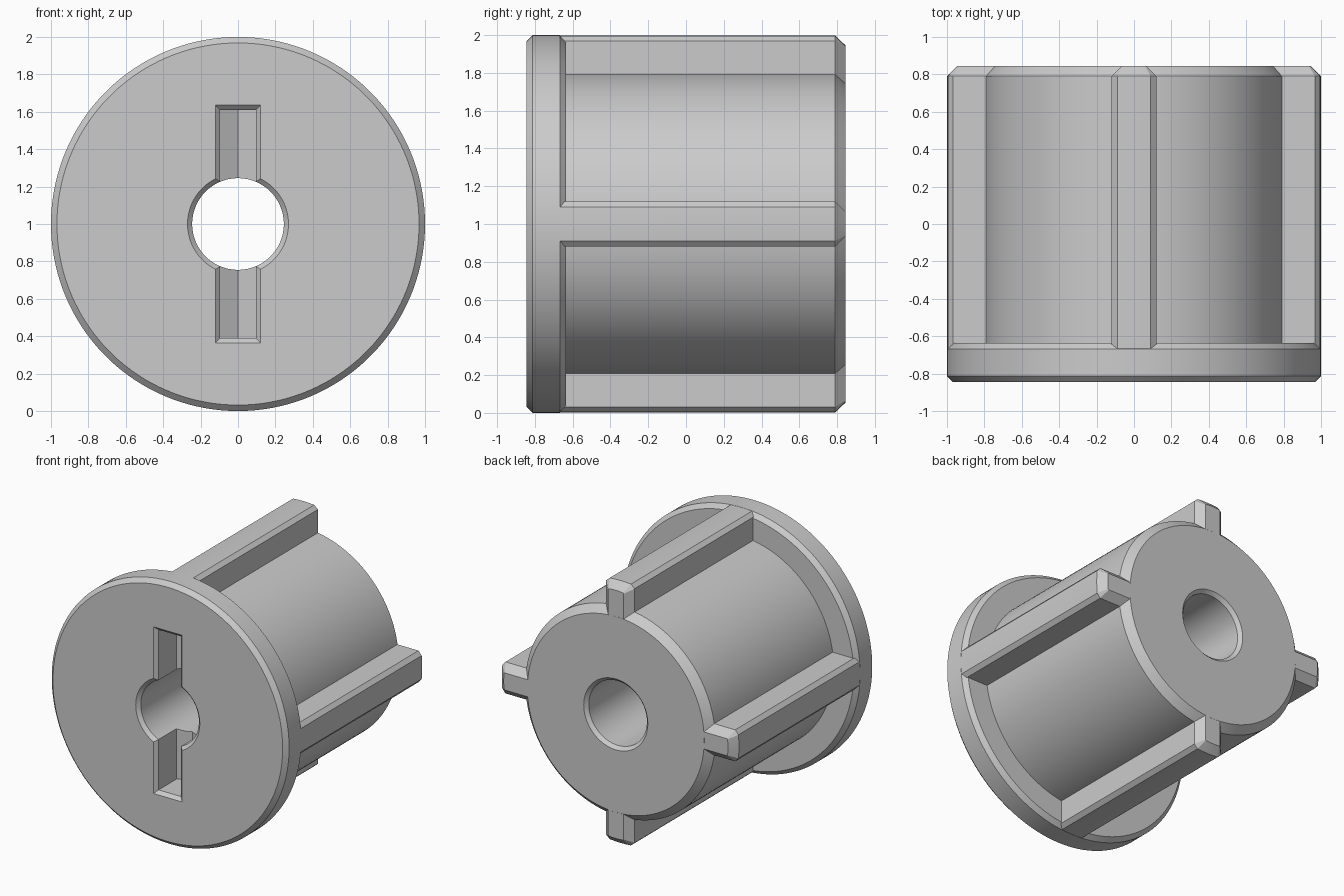
import bpy, bmesh
from math import sin, cos, pi, radians

cube = bpy.data.objects.get("Cube")
if cube:
    bpy.data.objects.remove(cube, do_unlink=True)

SEGMENTS = 140      # divisible by four so the ribs line up with the facets
FRONT, BACK = -0.845, 0.845
AXIS_Z = 1.0

grey = bpy.data.materials.new("plain grey")
grey.use_nodes = True
colour = (0.6, 0.6, 0.6, 1)
grey.diffuse_color = colour
grey.node_tree.nodes["Principled BSDF"].inputs["Base Color"].default_value = colour


def make_object(name, bm):
    bmesh.ops.recalc_face_normals(bm, faces=bm.faces[:])
    mesh = bpy.data.meshes.new(name)
    bm.to_mesh(mesh)
    bm.free()
    mesh.materials.append(grey)
    obj = bpy.data.objects.new(name, mesh)
    obj.location.z = AXIS_Z
    bpy.context.collection.objects.link(obj)
    return obj


def bridge(bm, a, b):
    for i in range(len(a)):
        j = (i + 1) % len(a)
        bm.faces.new((a[i], a[j], b[j], b[i]))


def combine(target, tool, operation):
    mod = target.modifiers.new(operation, "BOOLEAN")
    mod.operation = operation
    mod.solver = "EXACT"
    mod.object = tool
    bpy.context.view_layer.update()
    bpy.context.view_layer.objects.active = target
    bpy.ops.object.modifier_apply(modifier=mod.name)
    bpy.data.objects.remove(tool, do_unlink=True)


# Flange, drum and chamfered bore: one closed profile (radius, y) spun about y
profile = [
    (0.27, FRONT), (0.968, FRONT), (1.0, FRONT + 0.032),
    (1.0, -0.667), (0.968, -0.635), (0.8, -0.635),
    (0.8, 0.79), (0.745, BACK), (0.27, BACK),
    (0.245, BACK - 0.025), (0.245, FRONT + 0.025),
]
bm = bmesh.new()
rings = []
for k in range(SEGMENTS):
    a = 2 * pi * k / SEGMENTS
    rings.append([bm.verts.new((r * sin(a), y, r * cos(a))) for r, y in profile])
for k in range(SEGMENTS):
    bridge(bm, rings[k], rings[(k + 1) % SEGMENTS])
hub = make_object("flanged_hub", bm)


# Four ribs with bevelled long edges and a bevelled back end
def rib_section(half, shoulder, top, root):
    step = 2 * pi / SEGMENTS
    crown = [(top * sin(i * step) * min(1, half / 0.0897),
              top * cos(i * step)) for i in range(-2, 3)]
    return [(-half, root), (-half, shoulder)] + crown + [(half, shoulder), (half, root)]


bm = bmesh.new()
full = rib_section(0.12, 0.968, 0.999, 0.6)
tip = rib_section(0.065, 0.935, 0.945, 0.655)
for q in range(4):
    c, s = cos(q * pi / 2), sin(q * pi / 2)
    loops = [[bm.verts.new((x * c + z * s, y, z * c - x * s)) for x, z in section]
             for section, y in ((full, -0.72), (full, 0.79), (tip, BACK - 0.0005))]
    bridge(bm, loops[0], loops[1])
    bridge(bm, loops[1], loops[2])
    bm.faces.new(loops[0])
    bm.faces.new(loops[2])
combine(hub, make_object("ribs", bm), "UNION")

# Key slot across the bore, with a chamfered mouth and a V-shaped floor
bm = bmesh.new()
levels = [(FRONT - 0.02, 0.14, 0.655), (FRONT + 0.025, 0.095, 0.61), (-0.605, 0.095, 0.61)]
loops = [[bm.verts.new((x * w, y, z * h)) for x, z in ((-1, -1), (1, -1), (1, 1), (-1, 1))]
         for y, w, h in levels]
bm.faces.new(loops[0])
bridge(bm, loops[0], loops[1])
bridge(bm, loops[1], loops[2])
low, high = (bm.verts.new((0, -0.55, z)) for z in (-0.61, 0.61))
a, b, c, d = loops[2]
for face in ((a, b, low), (c, d, high), (b, c, high, low), (d, a, low, high)):
    bm.faces.new(face)
combine(hub, make_object("key_slot_cutter", bm), "DIFFERENCE")

# Smooth round walls, crisp chamfers
bpy.ops.object.select_all(action="DESELECT")
hub.select_set(True)
bpy.context.view_layer.objects.active = hub
bpy.ops.object.shade_smooth_by_angle(angle=radians(25))
